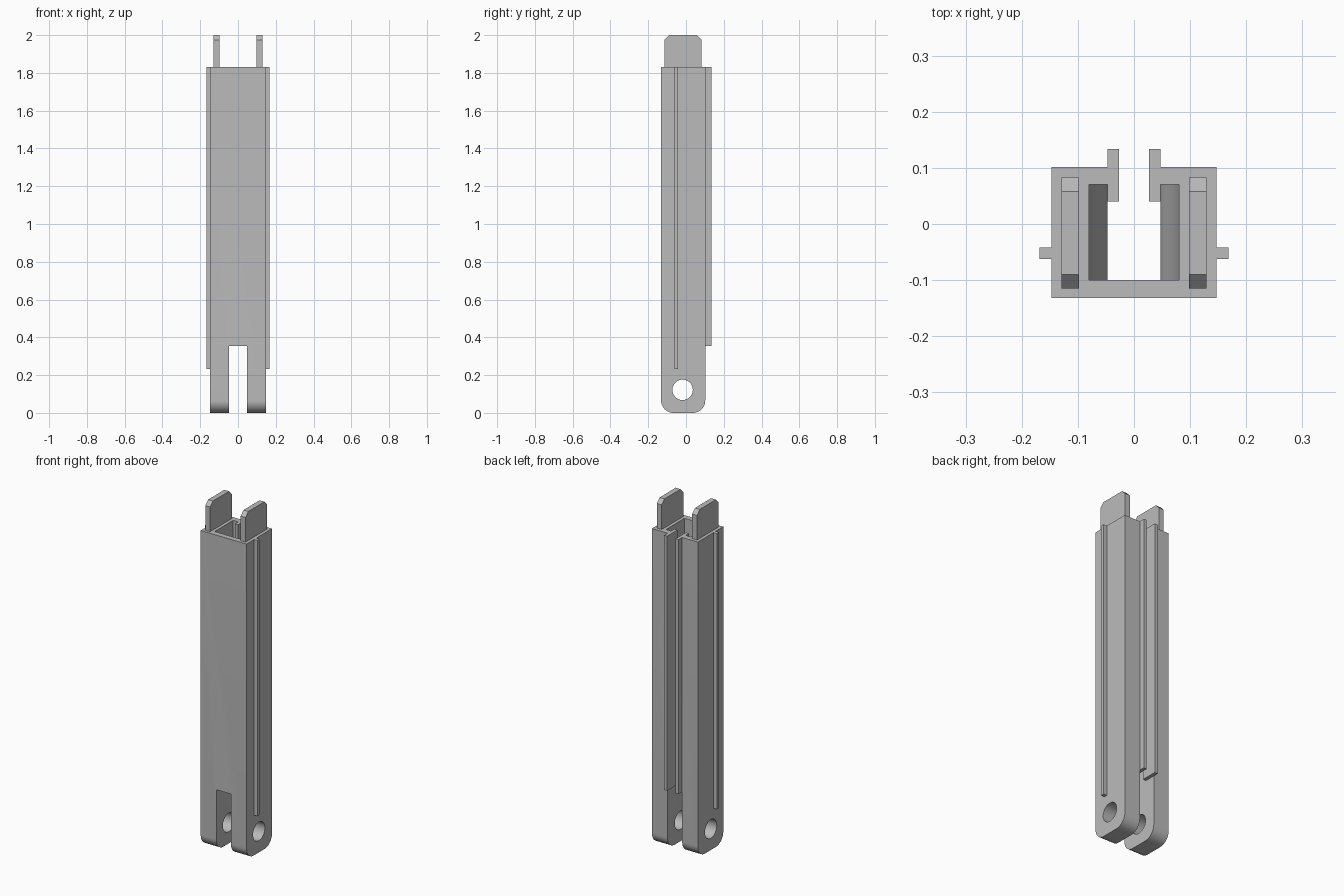
import bpy, bmesh, math
from mathutils import Vector

cube = bpy.data.objects.get("Cube")
if cube:
    bpy.data.objects.remove(cube, do_unlink=True)

grey = bpy.data.materials.new("plain grey")
grey.use_nodes = True
colour = (0.5, 0.5, 0.5, 1)
grey.diffuse_color = colour
grey.node_tree.nodes["Principled BSDF"].inputs["Base Color"].default_value = colour

TOP = 1.832      # top of the column
FORK = 0.355     # top of the fork slot


def prism(name, points, axis, start, end):
    """Extrude a flat outline along x (points are y, z) or y (points are x, z)."""
    bm = bmesh.new()
    place = (lambda a, b: (start, a, b)) if axis == "x" else (lambda a, b: (a, start, b))
    face = bm.faces.new([bm.verts.new(place(a, b)) for a, b in points])
    moved = bmesh.ops.extrude_face_region(bm, geom=[face])["geom"]
    step = Vector((end - start, 0, 0) if axis == "x" else (0, end - start, 0))
    bmesh.ops.translate(bm, vec=step, verts=[v for v in moved if isinstance(v, bmesh.types.BMVert)])
    bmesh.ops.recalc_face_normals(bm, faces=bm.faces)
    mesh = bpy.data.meshes.new(name)
    bm.to_mesh(mesh)
    bm.free()
    mesh.materials.append(grey)
    obj = bpy.data.objects.new(name, mesh)
    bpy.context.collection.objects.link(obj)
    return obj


def box(name, x0, x1, y0, y1, z0, z1):
    return prism(name, [(y0, z0), (y1, z0), (y1, z1), (y0, z1)], "x", x0, x1)


def arc(cy, cz, radius, first, last, steps):
    angles = [math.radians(first + (last - first) * i / steps) for i in range(steps + 1)]
    return [(cy + radius * math.cos(a), cz + radius * math.sin(a)) for a in angles]


# Column with rounded lower corners
front, back, r = -0.132, 0.102, 0.066
outline = arc(front + r, r, r, 180, 270, 12) + arc(back - r, r, r, 270, 360, 12)
outline += [(back, TOP), (front, TOP)]
column = prism("column", outline, "x", -0.147, 0.147)

# Hollow that narrows smoothly towards the fork
half = [(0.04, 0.3), (0.04, 0.345)]
for i in range(9):
    t = i / 8
    half.append((0.047 + 0.033 * math.sin(t * math.pi / 2), FORK + 0.15 * t))
half.append((0.08, 2.1))
hollow = half + [(-x, z) for x, z in reversed(half)]

cutters = [
    box("fork_slot_cutter", -0.047, 0.047, -0.3, 0.3, -0.2, FORK),
    prism("hollow_cutter", hollow, "y", -0.1, 0.07),
    box("back_slot_cutter", -0.03, 0.03, 0.0, 0.3, 0.3, 2.1),
    prism("pin_hole_cutter", arc(-0.018, 0.122, 0.054, 0, 352.5, 47), "x", -0.3, 0.3),
]
for cutter in cutters:
    cut = column.modifiers.new(cutter.name, "BOOLEAN")
    cut.operation = "DIFFERENCE"
    cut.solver = "EXACT"
    cut.object = cutter
bpy.context.view_layer.objects.active = column
column.select_set(True)
for cutter in cutters:
    bpy.ops.object.modifier_apply(modifier=cutter.name)
    bpy.data.objects.remove(cutter, do_unlink=True)
bpy.ops.object.select_all(action="DESELECT")
column.select_set(True)
bpy.context.view_layer.objects.active = column
bpy.ops.object.shade_smooth_by_angle(angle=math.radians(30))

# Paired parts: top tabs, side rails and back lips
c = 0.025
tab = [(-0.115, TOP - 0.01), (0.083, TOP - 0.01), (0.083, 2 - c),
       (0.083 - c, 2), (-0.115 + c, 2), (-0.115, 2 - c)]
for side, s in (("left", 1), ("right", -1)):
    prism(side + "_top_tab", tab, "x", s * 0.098, s * 0.129)
    box(side + "_side_rail", s * 0.14, s * 0.168, -0.062, -0.042, 0.232, TOP)
    box(side + "_back_lip", s * 0.027, s * 0.047, 0.04, 0.134, FORK, TOP)
